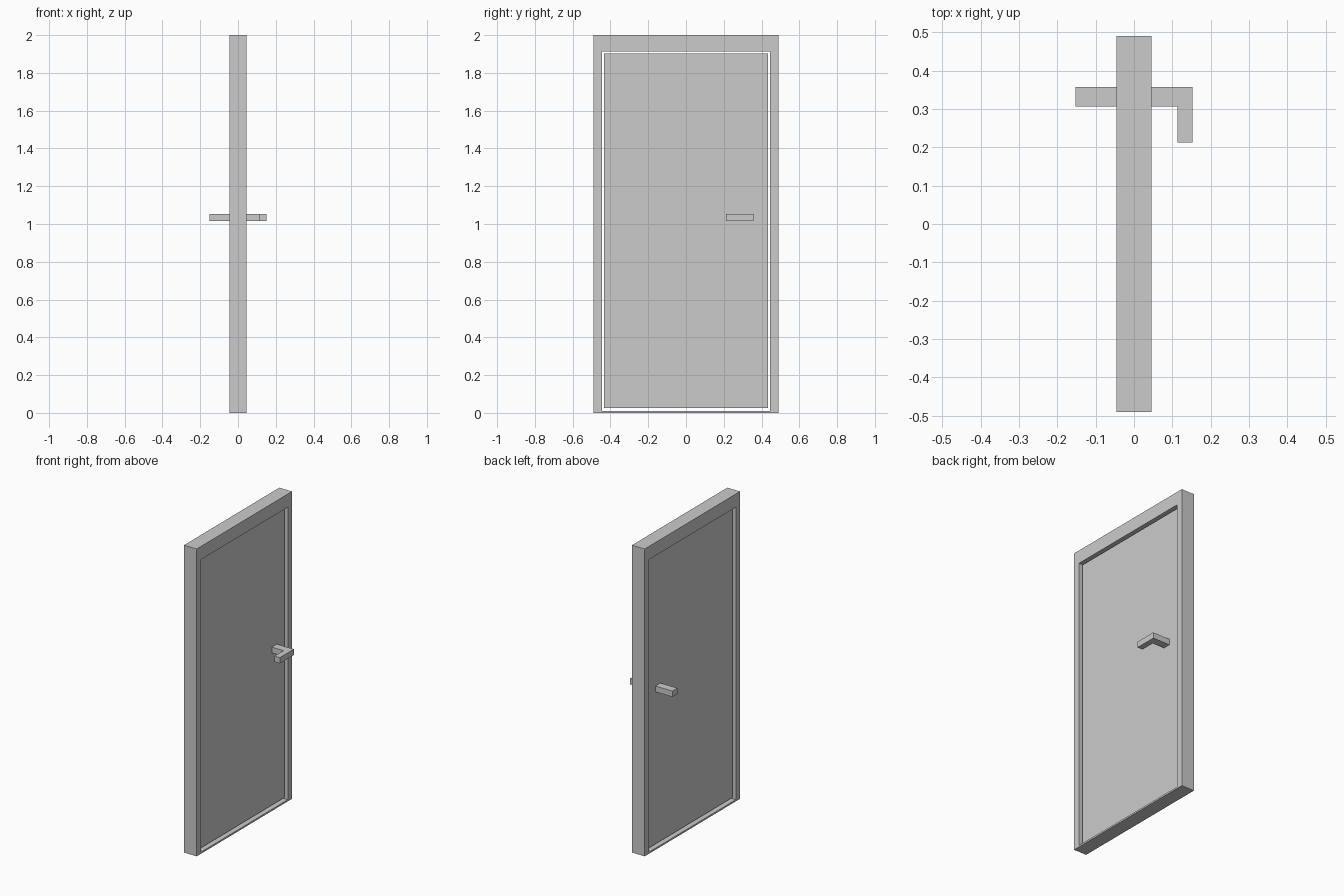
import bpy, bmesh

if "Cube" in bpy.data.objects:
    bpy.data.objects.remove(bpy.data.objects["Cube"])


def prism(name, outline, lo, hi, axis):
    """Extrude a closed 2D outline; axis 'x' takes (y, z) points, 'z' takes (x, y)."""
    def pt(p, h):
        return (h, p[0], p[1]) if axis == 'x' else (p[0], p[1], h)
    bm = bmesh.new()
    face = bm.faces.new([bm.verts.new(pt(p, lo)) for p in outline])
    ext = bmesh.ops.extrude_face_region(bm, geom=[face])
    for v in ext['geom']:
        if isinstance(v, bmesh.types.BMVert):
            v.co['xyz'.index(axis)] = hi
    bmesh.ops.recalc_face_normals(bm, faces=bm.faces[:])
    me = bpy.data.meshes.new(name)
    bm.to_mesh(me)
    bm.free()
    ob = bpy.data.objects.new(name, me)
    bpy.context.collection.objects.link(ob)
    return ob


def rect(a0, a1, b0, b1):
    return [(a0, b0), (a1, b0), (a1, b1), (a0, b1)]


# Frame: one ring, outer and inner loops joined then thickened
T = 0.046
bm = bmesh.new()
loops = [[[bm.verts.new((x, y, z)) for y, z in r]
          for r in (rect(-.49, .49, 0, 2), rect(-.446, .446, .011, 1.914))]
         for x in (-T, T)]
(bo, bi), (fo, fi) = loops
for a, b in ((bo, bi), (fo, fi), (bo, fo), (bi, fi)):
    for i in range(4):
        j = (i + 1) % 4
        bm.faces.new((a[i], a[j], b[j], b[i]))
bmesh.ops.recalc_face_normals(bm, faces=bm.faces[:])
mesh = bpy.data.meshes.new("door_frame")
bm.to_mesh(mesh)
bm.free()
bpy.context.collection.objects.link(bpy.data.objects.new("door_frame", mesh))

# Door leaf, set inside the frame with a thin gap all round
D = 0.03
prism("door_leaf", rect(-.433, .433, .025, 1.902), -D, D, 'x')

# Handles: L-shaped lever on +x, plain stub on -x
Z0, Z1 = 1.015, 1.053
prism("lever_handle", [(D, .306), (.114, .306), (.114, .213), (.152, .213),
                       (.152, .357), (D, .357)], Z0, Z1, 'z')
prism("stub_handle", rect(-.152, -D, .306, .357), Z0, Z1, 'z')
